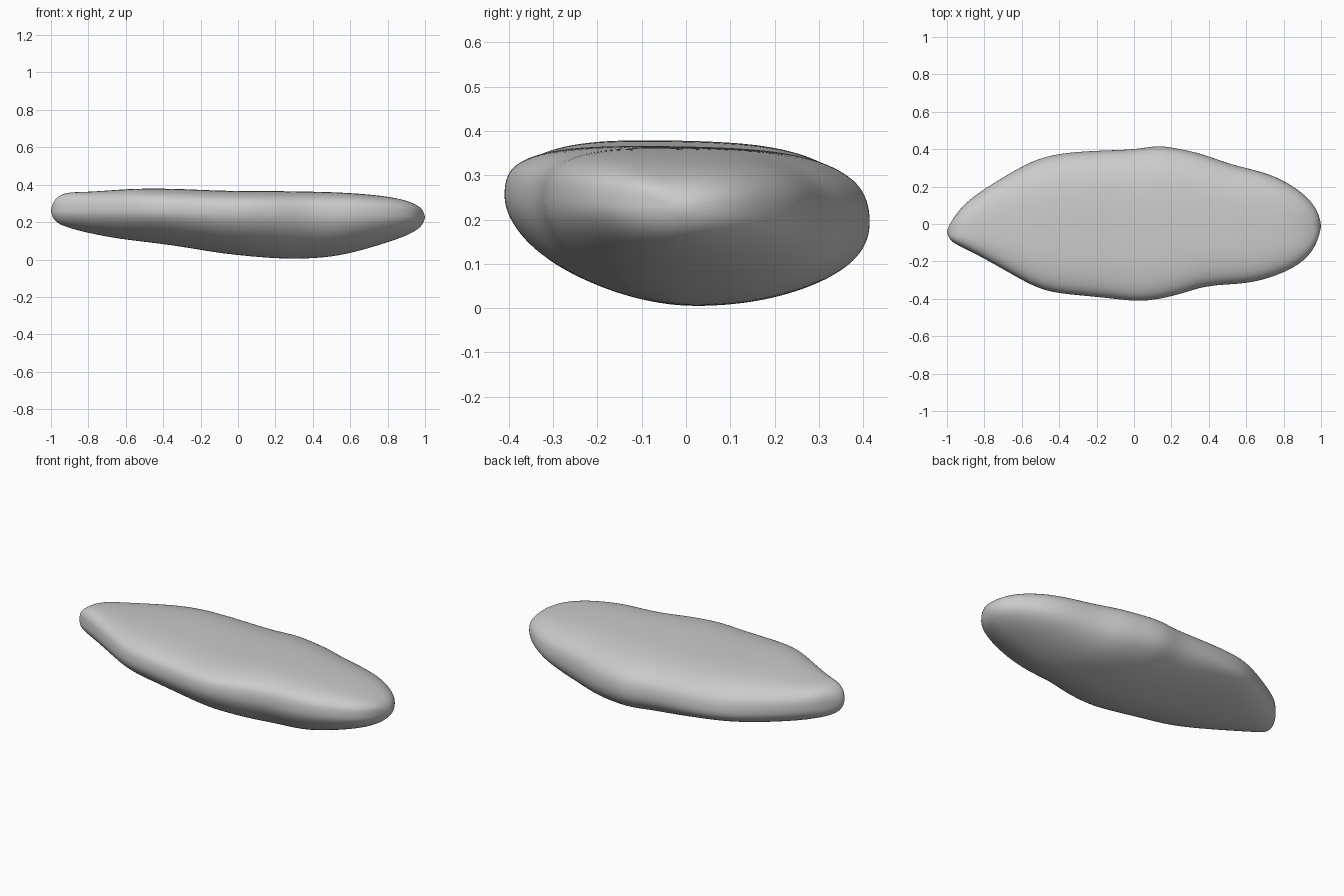
import bpy, bmesh, math

# Cross-sections along the slab: x, y_back, y_front, z_top, z_bottom, z_widest_front, z_widest_back
STATIONS = [
    (-0.985, 0.000, -0.085, 0.315, 0.210, 0.26, 0.26),
    (-0.95, 0.055, -0.110, 0.345, 0.185, 0.26, 0.25),
    (-0.90, 0.115, -0.135, 0.360, 0.168, 0.26, 0.25),
    (-0.80, 0.190, -0.185, 0.360, 0.140, 0.26, 0.24),
    (-0.62, 0.300, -0.290, 0.375, 0.107, 0.26, 0.22),
    (-0.48, 0.368, -0.365, 0.380, 0.092, 0.26, 0.21),
    (-0.30, 0.390, -0.383, 0.377, 0.068, 0.255, 0.20),
    (-0.12, 0.397, -0.400, 0.368, 0.036, 0.25, 0.20),
    (0.02, 0.402, -0.418, 0.366, 0.020, 0.25, 0.195),
    (0.13, 0.425, -0.405, 0.366, 0.010, 0.25, 0.19),
    (0.24, 0.405, -0.380, 0.365, 0.003, 0.245, 0.19),
    (0.37, 0.377, -0.335, 0.363, 0.003, 0.24, 0.19),
    (0.50, 0.325, -0.325, 0.360, 0.013, 0.235, 0.19),
    (0.62, 0.297, -0.318, 0.354, 0.037, 0.235, 0.20),
    (0.76, 0.258, -0.280, 0.342, 0.078, 0.235, 0.20),
    (0.88, 0.185, -0.222, 0.322, 0.118, 0.235, 0.21),
    (0.95, 0.120, -0.155, 0.295, 0.152, 0.23, 0.22),
    (0.985, 0.060, -0.080, 0.270, 0.182, 0.23, 0.225),
]
SIDES = 28


def section_point(s, a):
    """Point on a lopsided rounded section: flat top, fuller belly below."""
    x, yb, yf, zt, zb, zmf, zmb = s
    c, n = math.cos(a), math.sin(a)
    mid = (yb + yf) / 2
    half = (yb - yf) / 2
    back = c >= 0
    if n >= 0:
        p = 2.7 if back else 3.2
    else:
        p = 2.2 if back else 1.8
    u = math.copysign(abs(c) ** (2 / p), c)
    w = abs(n) ** (2 / p)
    zm = zmf + (zmb - zmf) * (u + 1) / 2
    z = zm + (zt - zm) * w if n >= 0 else zm - (zm - zb) * w
    if n > 0:
        z -= 0.008 * u * w      # top face leans slightly to the back
    return (x, mid + half * u, z)


bm = bmesh.new()
rings = [[bm.verts.new(section_point(s, 2 * math.pi * i / SIDES)) for i in range(SIDES)]
         for s in STATIONS]
for r0, r1 in zip(rings, rings[1:]):
    for i in range(SIDES):
        j = (i + 1) % SIDES
        bm.faces.new((r0[i], r0[j], r1[j], r1[i]))

# Rounded tips
for ring, tip in ((rings[0], (-1.003, -0.043, 0.26)), (rings[-1], (1.003, -0.01, 0.226))):
    v = bm.verts.new(tip)
    for i in range(SIDES):
        bm.faces.new((ring[i], ring[(i + 1) % SIDES], v))
bmesh.ops.recalc_face_normals(bm, faces=bm.faces)
for f in bm.faces:
    f.smooth = True

me = bpy.data.meshes.new("stone_slab")
bm.to_mesh(me)
bm.free()
slab = bpy.data.objects.new("stone_slab", me)
bpy.context.collection.objects.link(slab)
sub = slab.modifiers.new("smooth", 'SUBSURF')
sub.levels = sub.render_levels = 2
